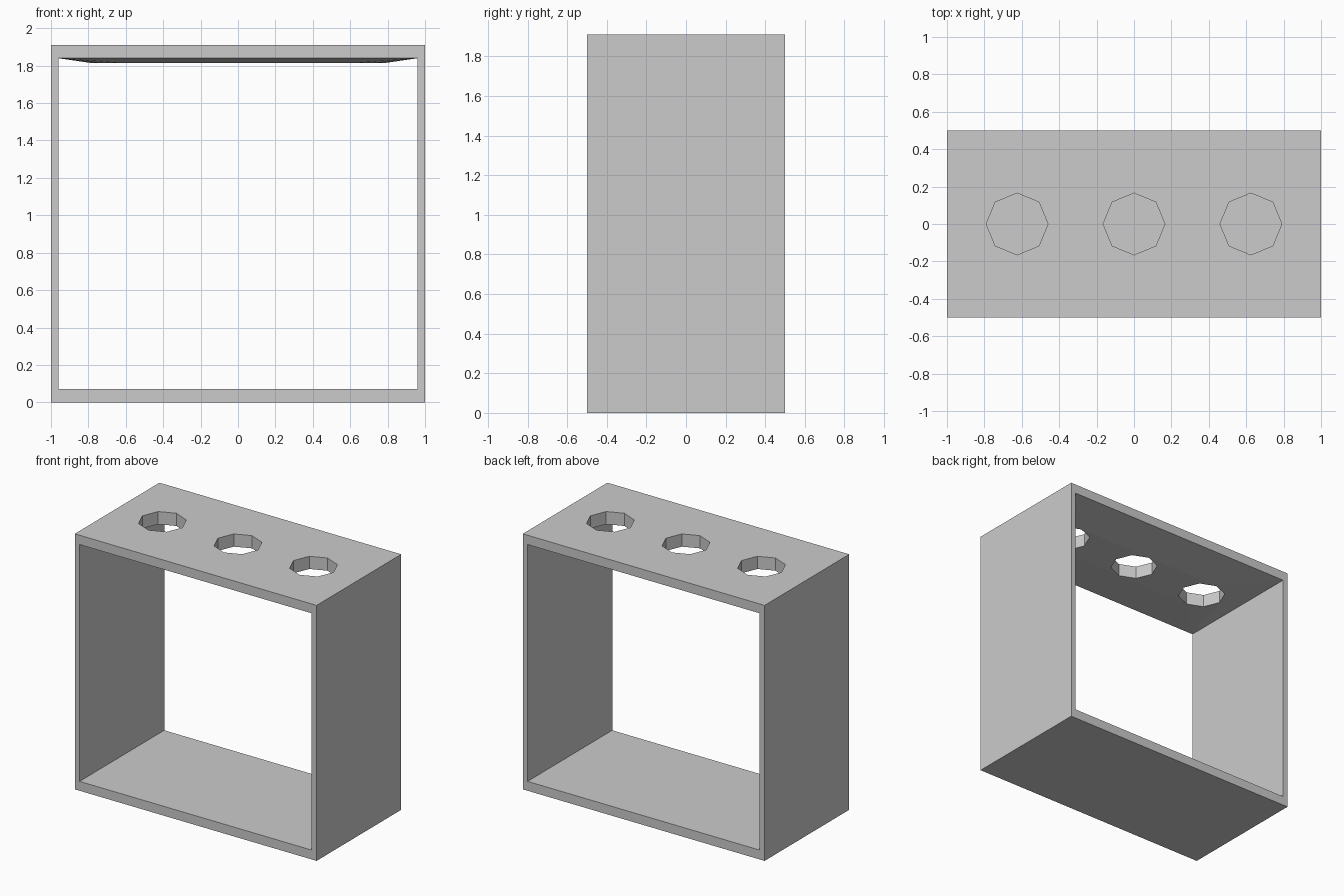
import bpy, bmesh
from math import cos, sin, pi

if "Cube" in bpy.data.objects:
    bpy.data.objects.remove(bpy.data.objects["Cube"])

W, D, H = 1.0, 0.5, 1.91            # half width, half depth, height
IN_X, FLOOR, CEIL = 0.96, 0.07, 1.84
HOLE_Z, HOLE_R, HOLE_X = 1.815, 0.165, (-0.625, 0, 0.625)

bm = bmesh.new()


def rect(x, z0, z1, y):
    return [bm.verts.new((px, y, pz)) for px, pz in ((-x, z0), (x, z0), (x, z1), (-x, z1))]


def band(a, b, sides):
    """Quads joining matching sides of two loops."""
    n = len(a)
    for i in sides:
        j = (i + 1) % n
        bm.faces.new((a[i], a[j], b[j], b[i]))


def edges(loop):
    out = []
    for i, v in enumerate(loop):
        pair = (v, loop[(i + 1) % len(loop)])
        out.append(bm.edges.get(pair) or bm.edges.new(pair))
    return out


def octagon(x, z):
    return [bm.verts.new((x + HOLE_R * cos(i * pi / 4), HOLE_R * sin(i * pi / 4), z))
            for i in range(8)]


# Open box: rims front and back, then outside and inside walls (index 2 is the top)
of, ob = rect(W, 0, H, -D), rect(W, 0, H, D)
nf, nb = rect(IN_X, FLOOR, CEIL, -D), rect(IN_X, FLOOR, CEIL, D)
band(of, nf, range(4))
band(ob, nb, range(4))
band(of, ob, (0, 1, 3))
band(nf, nb, (0, 1, 3))

# Top and ceiling, each filled around three octagonal holes
rings = []
for f, b, z in ((of, ob, H), (nf, nb, CEIL)):
    holes = [octagon(x, z) for x in HOLE_X]
    border = edges([f[3], f[2], b[2], b[3]])
    for h in holes:
        border += edges(h)
    bmesh.ops.triangle_fill(bm, edges=border, use_beauty=True, normal=(0, 0, 1))
    rings.append(holes)

# Hole walls; the lower rims sag slightly below the ceiling edge
for upper, lower in zip(*rings):
    for v in lower:
        v.co.z = HOLE_Z
    band(upper, lower, range(8))

bmesh.ops.recalc_face_normals(bm, faces=bm.faces[:])
mesh = bpy.data.meshes.new("box_frame")
bm.to_mesh(mesh)
bm.free()
bpy.context.collection.objects.link(bpy.data.objects.new("box_frame", mesh))
